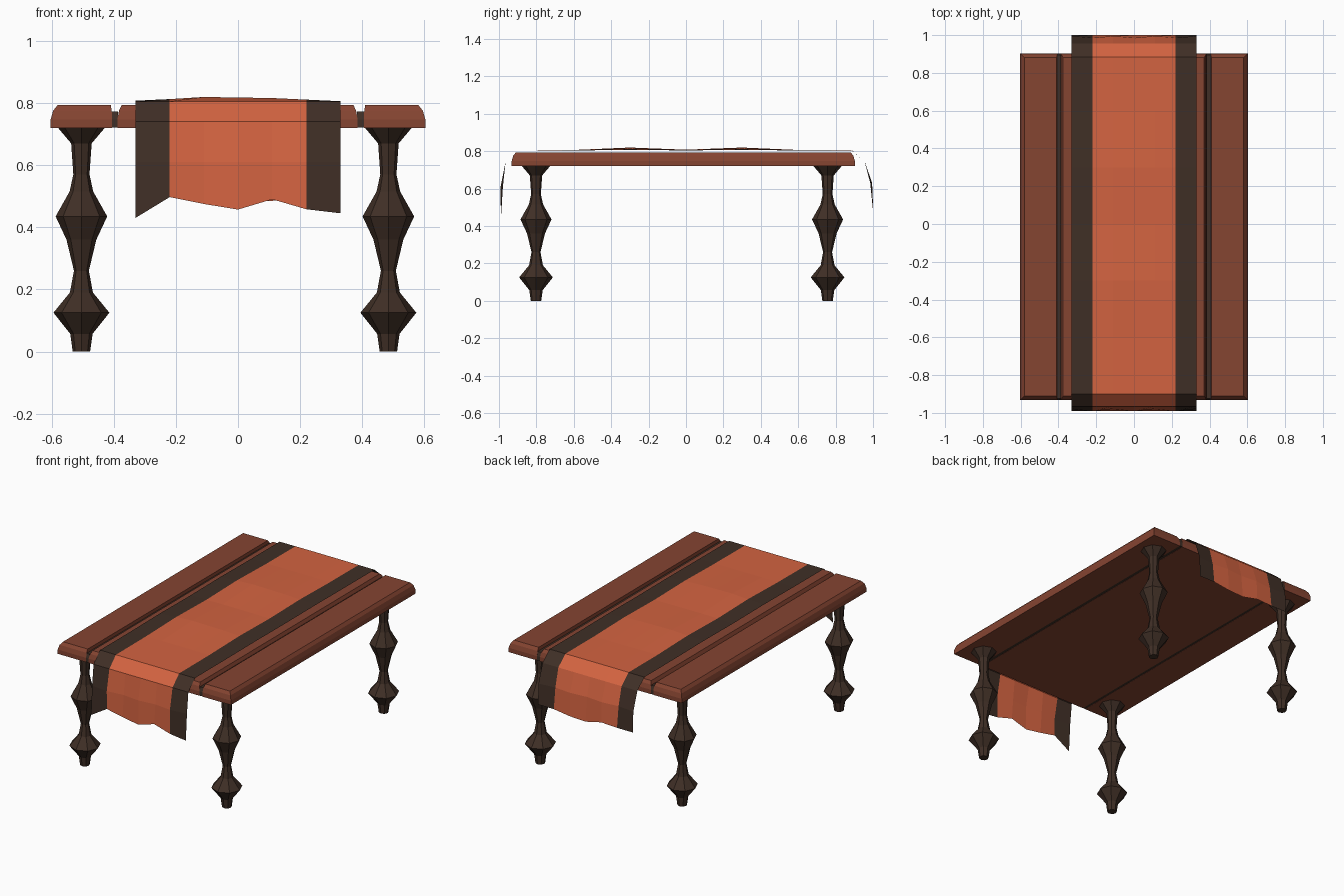
import bpy, bmesh, math

if "Cube" in bpy.data.objects:
    bpy.data.objects.remove(bpy.data.objects["Cube"])


def material(name, rgb):
    m = bpy.data.materials.new(name)
    m.diffuse_color = (*rgb, 1)
    m.use_nodes = True
    m.node_tree.nodes["Principled BSDF"].inputs["Base Color"].default_value = m.diffuse_color
    return m


WOOD = material("red_wood", (0.235, 0.058, 0.031))
DARK = material("dark_brown", (0.05, 0.028, 0.019))
CLOTH = material("orange_cloth", (0.65, 0.125, 0.052))


def finish(name, bm, *mats, closed=True):
    if closed:
        bmesh.ops.recalc_face_normals(bm, faces=bm.faces[:])
    me = bpy.data.meshes.new(name)
    bm.to_mesh(me)
    bm.free()
    for m in mats:
        me.materials.append(m)
    ob = bpy.data.objects.new(name, me)
    bpy.context.collection.objects.link(ob)
    return ob


def loft(bm, rings):
    """Skin equal-length rings of points and cap both ends."""
    vs = [[bm.verts.new(p) for p in r] for r in rings]
    n = len(vs[0])
    for a, b in zip(vs, vs[1:]):
        for i in range(n):
            j = (i + 1) % n
            bm.faces.new((a[i], a[j], b[j], b[i]))
    bm.faces.new(vs[0][::-1])
    bm.faces.new(vs[-1])


def slab(name, x0, x1, y0, y1, levels, left, right, mat):
    """Board with rounded top edges; left/right scale the side insets."""
    bm = bmesh.new()
    loft(bm, [[(x0 + left * d, y0 + d, z), (x1 - right * d, y0 + d, z),
               (x1 - right * d, y1 - d, z), (x0 + left * d, y1 - d, z)] for d, z in levels])
    finish(name, bm, mat)


# Table top boards and the dark inlays between them
EDGE = [(0, 0.72), (0, 0.747), (0.008, 0.775), (0.022, 0.793)]
slab("left_board", -0.603, -0.405, -0.932, 0.903, EDGE, 1, 0.2, WOOD)
slab("centre_board", -0.388, 0.385, -0.932, 0.903, EDGE, 0.6, 0.6, WOOD)
slab("right_board", 0.405, 0.603, -0.932, 0.903, EDGE, 0.2, 1, WOOD)
INLAY = [(0, 0.721), (0, 0.747), (0.008, 0.773)]
slab("left_inlay", -0.407, -0.386, -0.932, 0.903, INLAY, 0, 0, DARK)
slab("right_inlay", 0.383, 0.407, -0.932, 0.903, INLAY, 0, 0, DARK)

# Turned legs
LEG = [(0.028, 0), (0.036, 0.057), (0.09, 0.125), (0.037, 0.19), (0.024, 0.26), (0.048, 0.36),
       (0.083, 0.435), (0.038, 0.515), (0.026, 0.57), (0.033, 0.67), (0.077, 0.722)]
for xn, x in (("left", -0.504), ("right", 0.484)):
    for yn, y in (("front", -0.802), ("back", 0.757)):
        bm = bmesh.new()
        loft(bm, [[(x + r * math.cos(k * math.pi / 4), y + r * math.sin(k * math.pi / 4), z)
                   for k in range(8)] for r, z in LEG])
        finish(f"{yn}_{xn}_leg", bm, DARK)

# Cloth runner: gently bulging on top, hanging over both ends with wavy hems
XS = [-0.33, -0.22, -0.11, 0, 0.11, 0.22, 0.33]
FRONT_HEM = [0.43, 0.497, 0.475, 0.457, 0.49, 0.458, 0.445]
BACK_HEM = [0.50, 0.50, 0.505, 0.48, 0.485, 0.50, 0.50]
CROWN = [0.2, 0.5, 0.9, 0.8, 0.7, 0.4, 0.1]
TOP = [(-0.9, 0), (-0.6, 0.15), (-0.3, 1), (0, 0.25), (0.3, 1), (0.6, 0.15), (0.885, 0.1)]
rows = []
rows.append([(x, -0.99, h) for x, h in zip(XS, FRONT_HEM)])
rows.append([(x, -0.985 + 0.006 * (-1) ** i, 0.61) for i, x in enumerate(XS)])
rows.append([(x, -0.965, 0.74) for x in XS])
for y, k in TOP:
    rows.append([(x, y, 0.804 + 0.017 * k * c) for x, c in zip(XS, CROWN)])
rows.append([(x, 0.955, 0.745) for x in XS])
rows.append([(x, 0.99 + 0.005 * (-1) ** i, 0.63) for i, x in enumerate(XS)])
rows.append([(x, 1.0, h) for x, h in zip(XS, BACK_HEM)])
bm = bmesh.new()
grid = [[bm.verts.new(p) for p in r] for r in rows]
for a, b in zip(grid, grid[1:]):
    for i in range(6):
        f = bm.faces.new((a[i], a[i + 1], b[i + 1], b[i]))
        f.material_index = 1 if i in (0, 5) else 0
finish("table_runner", bm, CLOTH, DARK, closed=False)
